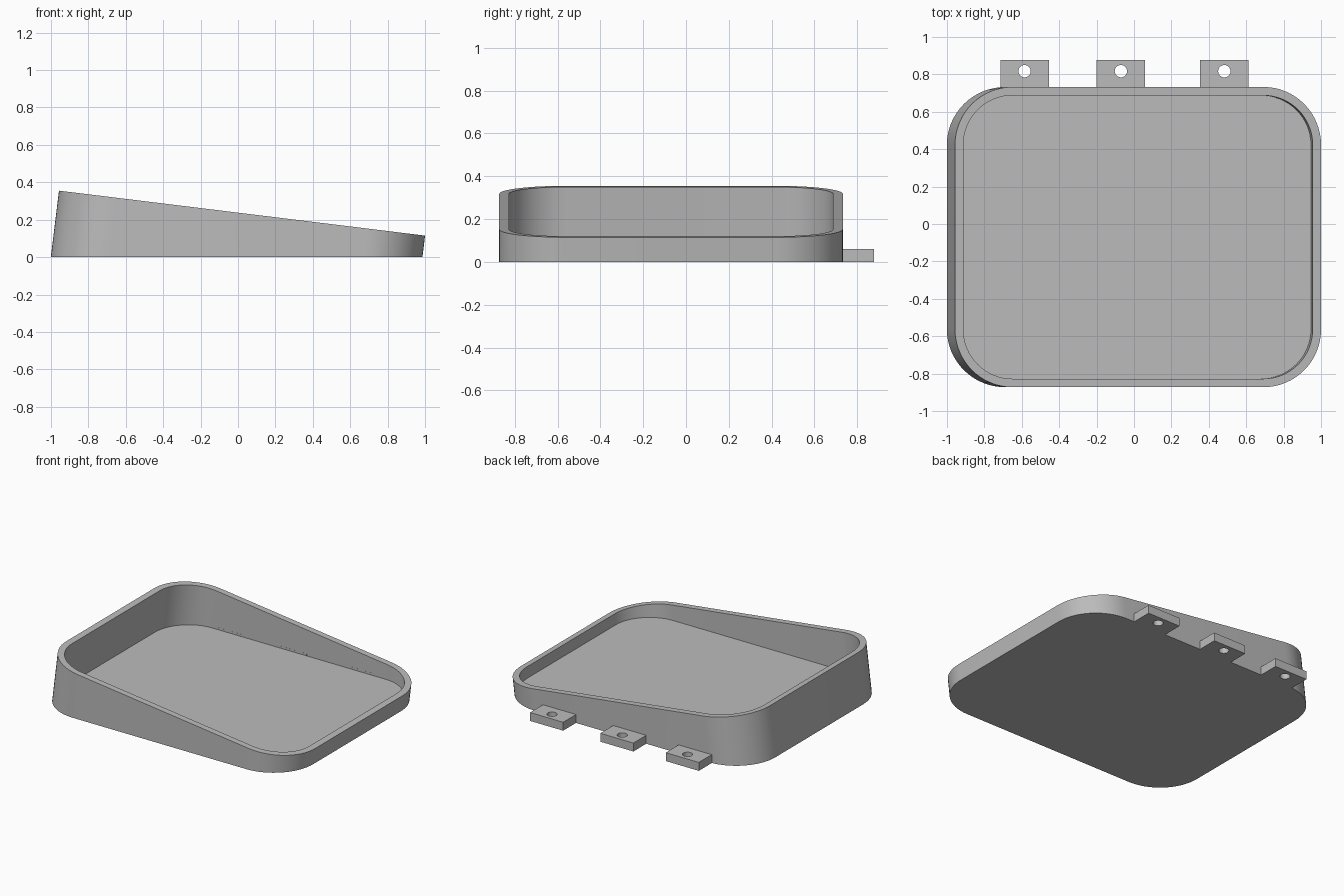
import bpy, bmesh
from math import sin, cos, pi, radians
from mathutils import Vector

cube = bpy.data.objects.get("Cube")
if cube:
    bpy.data.objects.remove(cube, do_unlink=True)

grey = bpy.data.materials.new("plain grey")
grey.use_nodes = True
grey.diffuse_color = (0.5, 0.5, 0.5, 1)
grey.node_tree.nodes["Principled BSDF"].inputs["Base Color"].default_value = (0.5, 0.5, 0.5, 1)

TILT = radians(7)
ALONG = Vector((cos(TILT), 0, -sin(TILT)))   # down the sloping rim
UP = Vector((sin(TILT), 0, cos(TILT)))       # direction of the walls
CENTRE = Vector((0.0215, -0.07, 0.235))      # middle of the rim plane
LENGTH, WIDTH, RADIUS, WALL = 1.972, 1.605, 0.31, 0.045
FLOOR, STEPS = 0.045, 16


def finish(name, bm):
    bmesh.ops.recalc_face_normals(bm, faces=bm.faces[:])
    mesh = bpy.data.meshes.new(name)
    bm.to_mesh(mesh)
    bm.free()
    mesh.materials.append(grey)
    obj = bpy.data.objects.new(name, mesh)
    bpy.context.collection.objects.link(obj)
    return obj


def rounded_loop(inset):
    """Rounded rectangle in the tilted rim plane."""
    r = RADIUS - inset
    points = []
    for i, (sx, sy) in enumerate([(1, 1), (-1, 1), (-1, -1), (1, -1)]):
        for k in range(STEPS + 1):
            a = (i + k / STEPS) * pi / 2
            u = sx * (LENGTH / 2 - RADIUS) + r * cos(a)
            v = sy * (WIDTH / 2 - RADIUS) + r * sin(a)
            points.append(CENTRE + ALONG * u + Vector((0, v, 0)))
    return points


def drop(points, z):
    """Slide points along the wall direction to a level plane."""
    return [p + UP * ((z - p.z) / UP.z) for p in points]


# Tray: base, outer wall, rim, inner wall, level floor
bm = bmesh.new()
outer, inner = rounded_loop(0), rounded_loop(WALL)
rings = [[bm.verts.new(p) for p in loop]
         for loop in (drop(outer, 0), outer, inner, drop(inner, FLOOR))]
for low, high in zip(rings, rings[1:]):
    for i in range(len(low)):
        j = (i + 1) % len(low)
        bm.faces.new((low[i], low[j], high[j], high[i]))
bm.faces.new(rings[0])
bm.faces.new(rings[-1])
tray = finish("tray", bm)

# Mounting tabs along the back, each with a round screw hole
TAB_W, TAB_H, TAB_BACK, TAB_FRONT = 0.26, 0.06, 0.877, 0.687
tabs = []
for name, x in (("right", -0.585), ("middle", -0.07), ("left", 0.483)):
    bm = bmesh.new()
    bmesh.ops.create_cube(bm, size=1)
    bmesh.ops.scale(bm, vec=(TAB_W, TAB_BACK - TAB_FRONT, TAB_H), verts=bm.verts)
    bmesh.ops.translate(bm, vec=(x, (TAB_BACK + TAB_FRONT) / 2, TAB_H / 2), verts=bm.verts)
    tab = finish(name + "_mounting_tab", bm)

    bm = bmesh.new()
    bmesh.ops.create_cone(bm, cap_ends=True, segments=32, radius1=0.033, radius2=0.033, depth=0.3)
    bmesh.ops.translate(bm, vec=(x, 0.817, TAB_H / 2), verts=bm.verts)
    cutter = finish("hole_cutter", bm)
    cutter.hide_render = True

    hole = tab.modifiers.new("screw hole", "BOOLEAN")
    hole.operation, hole.solver, hole.object = "DIFFERENCE", "EXACT", cutter
    bpy.context.view_layer.objects.active = tab
    bpy.ops.object.modifier_apply(modifier=hole.name)
    bpy.data.objects.remove(cutter, do_unlink=True)
    tabs.append(tab)

# Smooth the rounded walls, keep the edges sharp
for obj in bpy.context.view_layer.objects:
    obj.select_set(obj in [tray] + tabs)
bpy.context.view_layer.objects.active = tray
bpy.ops.object.shade_smooth_by_angle(angle=radians(30))
